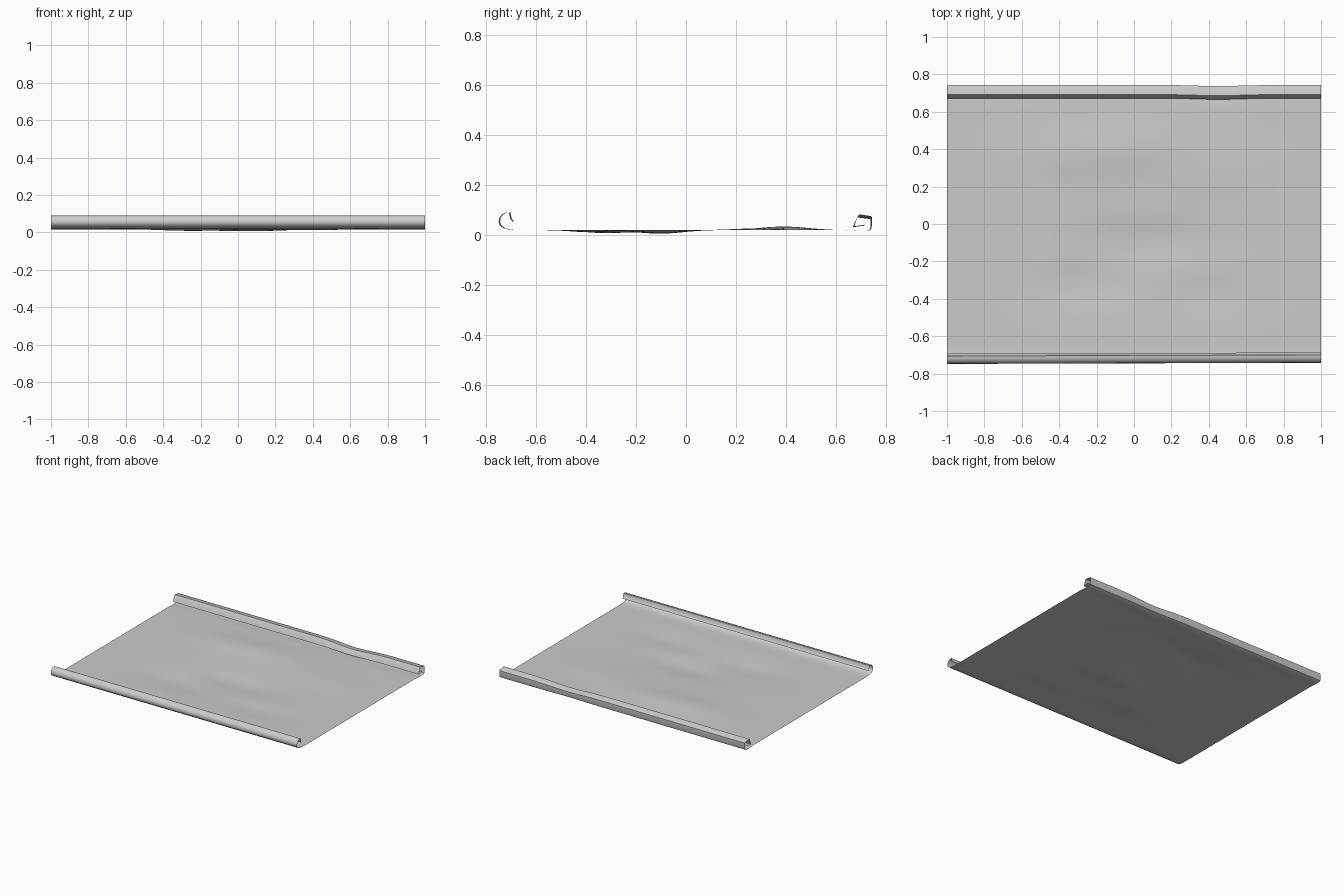
import bpy, bmesh, math

if "Cube" in bpy.data.objects:
    bpy.data.objects.remove(bpy.data.objects["Cube"])

# Curl cross-sections (y, z): front is a rounded hook, back a squarer roll
front = [(-0.690, 0.055), (-0.699, 0.066), (-0.703, 0.090), (-0.717, 0.090),
         (-0.732, 0.083), (-0.743, 0.068), (-0.745, 0.052), (-0.739, 0.038),
         (-0.725, 0.028), (-0.700, 0.022), (-0.670, 0.020)]
back = [(0.670, 0.018), (0.700, 0.016), (0.728, 0.017), (0.738, 0.022),
        (0.743, 0.040), (0.743, 0.072), (0.737, 0.076), (0.692, 0.083),
        (0.687, 0.078), (0.672, 0.037), (0.678, 0.036), (0.715, 0.042)]
flat = [(-0.67 + 1.34 * i / 36, 0.02) for i in range(1, 36)]
profile = front + flat + back

# Soft dents and swells in the sheet: x, y, radius x, radius y, height
waves = [(-0.25, -0.32, 0.28, 0.12, -0.012), (0.05, -0.10, 0.32, 0.12, -0.014),
         (-0.25, 0.38, 0.32, 0.13, 0.013), (0.45, 0.28, 0.30, 0.13, 0.007),
         (0.40, -0.38, 0.25, 0.10, -0.009), (0.1, 0.44, 0.3, 0.12, 0.006)]


def ripple(x, y):
    z = sum(h * math.exp(-((x - cx) / rx) ** 2 - ((y - cy) / ry) ** 2)
            for cx, cy, rx, ry, h in waves)
    fade = max(0, 1 - abs(x) ** 4) * max(0, min(1, (0.66 - abs(y)) / 0.1))
    return z * fade


# Sheet swept along x, with a slight sag in the back roll
bm = bmesh.new()
N = 48
rows = []
for i in range(N + 1):
    x = -1 + 2 * i / N
    sag = math.exp(-((x - 0.45) / 0.16) ** 2)
    row = []
    for k, (y, z) in enumerate(profile):
        if len(front) <= k < len(front) + len(flat):
            z += ripple(x, y)
        elif k >= len(front) + len(flat):
            y -= 0.006 * sag
            z -= 0.012 * sag * max(0, (z - 0.02) / 0.06)
        else:
            y += 0.003 * x
        row.append(bm.verts.new((x, y, z)))
    rows.append(row)
for a, b in zip(rows, rows[1:]):
    for k in range(len(profile) - 1):
        bm.faces.new((a[k], b[k], b[k + 1], a[k + 1]))

# Rest the lowest point on the ground
low = min(v.co.z for v in bm.verts)
for v in bm.verts:
    if abs(v.co.y) < 0.66:
        v.co.z += max(0, -low)

mesh = bpy.data.meshes.new("curled_sheet")
bm.to_mesh(mesh)
bm.free()
sheet = bpy.data.objects.new("curled_sheet", mesh)
bpy.context.collection.objects.link(sheet)
bpy.context.view_layer.objects.active = sheet
sheet.select_set(True)
bpy.ops.object.shade_smooth_by_angle(angle=math.radians(35))
